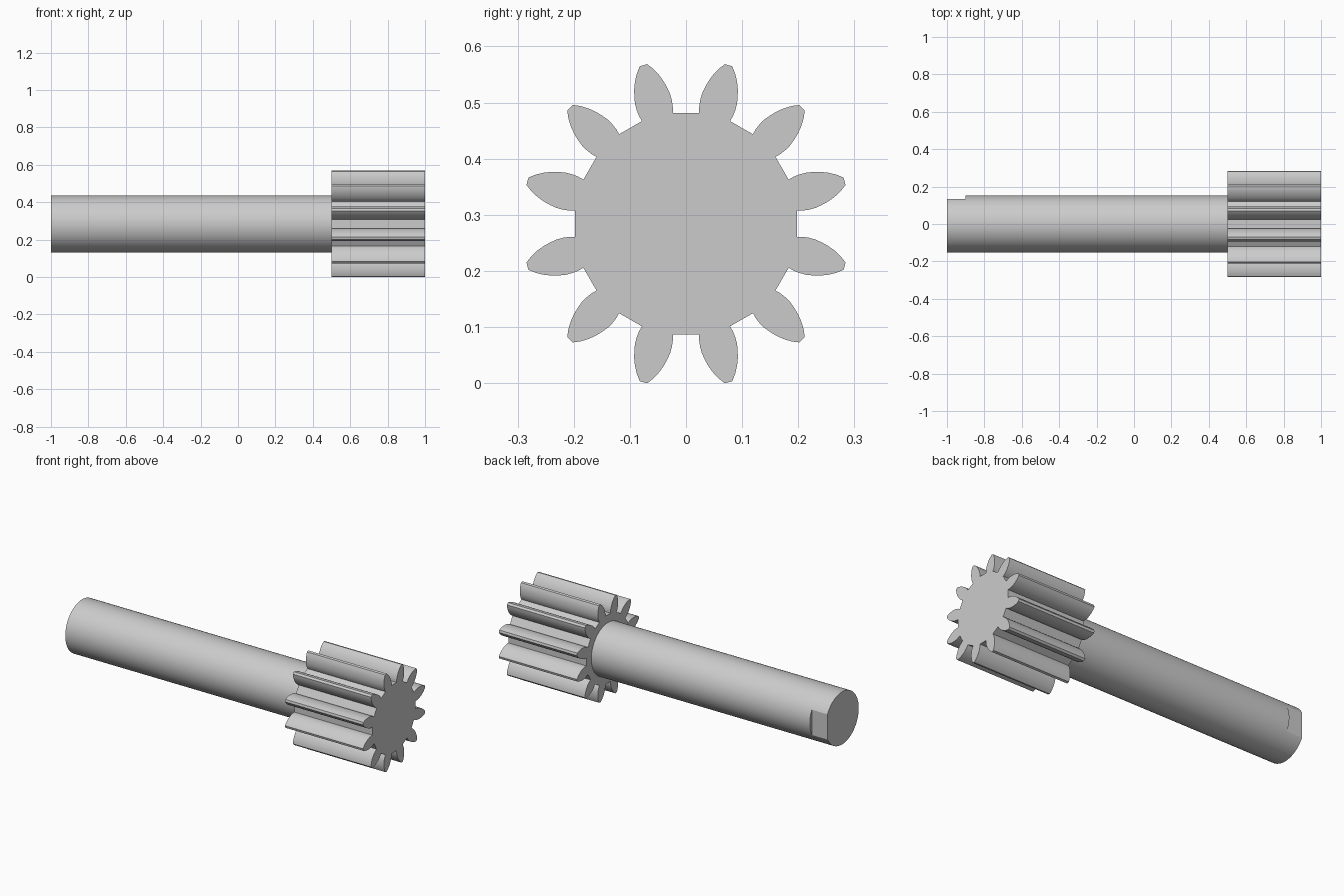
import bpy, bmesh, math

if "Cube" in bpy.data.objects:
    bpy.data.objects.remove(bpy.data.objects["Cube"])

AXIS_Z = 0.284
TEETH = 12

steel = bpy.data.materials.new("light grey steel")
steel.use_nodes = True
colour = (0.6, 0.6, 0.6, 1)
steel.diffuse_color = colour
steel.node_tree.nodes["Principled BSDF"].inputs["Base Color"].default_value = colour


def extrude_profile(name, points, x0, x1):
    """Prism along x from a closed (y, z) outline around the axis."""
    bm = bmesh.new()
    face = bm.faces.new([bm.verts.new((x0, y, z + AXIS_Z)) for y, z in points])
    result = bmesh.ops.extrude_face_region(bm, geom=[face])
    moved = [g for g in result["geom"] if isinstance(g, bmesh.types.BMVert)]
    bmesh.ops.translate(bm, verts=moved, vec=(x1 - x0, 0, 0))
    bmesh.ops.recalc_face_normals(bm, faces=bm.faces)
    mesh = bpy.data.meshes.new(name)
    bm.to_mesh(mesh)
    bm.free()
    mesh.materials.append(steel)
    obj = bpy.data.objects.new(name, mesh)
    bpy.context.collection.objects.link(obj)
    return obj


def select_only(obj):
    bpy.ops.object.select_all(action="DESELECT")
    obj.select_set(True)
    bpy.context.view_layer.objects.active = obj


# Pinion: one tooth flank (radius, half width), mirrored and repeated
flank = [(0.197, 0.0285), (0.207, 0.0312), (0.218, 0.0325), (0.23, 0.0325),
         (0.242, 0.0305), (0.255, 0.0273), (0.268, 0.0224), (0.281, 0.0155),
         (0.2925, 0.0068)]
tooth = [(r, -w) for r, w in flank] + [(r, w) for r, w in reversed(flank)]
outline = []
for i in range(TEETH):
    a = 2 * math.pi * (i + 0.5) / TEETH
    outline += [(r * math.cos(a) - w * math.sin(a), r * math.sin(a) + w * math.cos(a))
                for r, w in tooth]
pinion = extrude_profile("pinion_gear", outline, 0.5, 1)

# Shaft
bpy.ops.mesh.primitive_cylinder_add(vertices=96, radius=0.1525, depth=1.5,
                                    location=(-0.25, 0, AXIS_Z),
                                    rotation=(0, math.pi / 2, 0))
shaft = bpy.context.object
shaft.name = "shaft"
shaft.data.materials.append(steel)

# Flat cut on the back of the shaft end
cutter = extrude_profile("flat_cutter", [(0.134, -0.2), (0.3, -0.2), (0.3, 0.2), (0.134, 0.2)],
                         -1.1, -0.9)
cutter.hide_render = True
select_only(shaft)
cut = shaft.modifiers.new("flat", "BOOLEAN")
cut.operation = "DIFFERENCE"
cut.solver = "EXACT"
cut.object = cutter
bpy.ops.object.modifier_apply(modifier=cut.name)
bpy.data.objects.remove(cutter)

for part in (pinion, shaft):
    select_only(part)
    bpy.ops.object.shade_smooth_by_angle(angle=math.radians(25))
